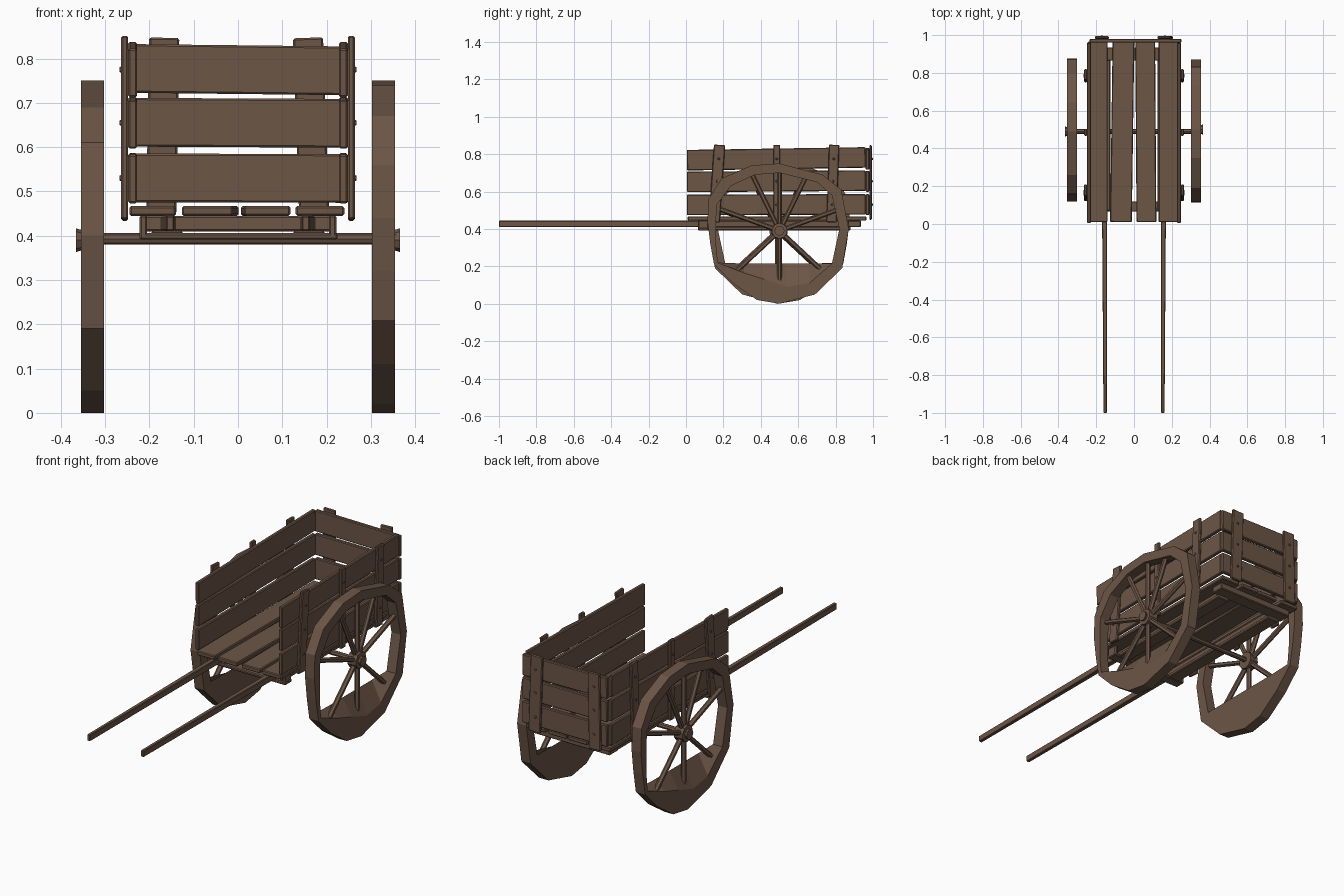
import bpy, bmesh, math
from mathutils import Matrix, Vector, Euler

cube = bpy.data.objects.get("Cube")
if cube:
    bpy.data.objects.remove(cube, do_unlink=True)

wood = bpy.data.materials.new("brown wood")
wood.use_nodes = True
BROWN = (0.15, 0.092, 0.062, 1)
wood.diffuse_color = BROWN
wood.node_tree.nodes["Principled BSDF"].inputs["Base Color"].default_value = BROWN


def finish(name, bm, bevel=0):
    bmesh.ops.recalc_face_normals(bm, faces=bm.faces)
    mesh = bpy.data.meshes.new(name)
    bm.to_mesh(mesh)
    bm.free()
    mesh.materials.append(wood)
    obj = bpy.data.objects.new(name, mesh)
    bpy.context.collection.objects.link(obj)
    if bevel:
        mod = obj.modifiers.new("worn edges", "BEVEL")
        mod.width = bevel
        mod.segments = 1
    return obj


def plank(name, x, y, z, turn=(0, 0, 0), bevel=0.004):
    """Box spanning the x, y and z ranges, turned about its centre in degrees."""
    spans = (x, y, z)
    middle = Vector([(a + b) / 2 for a, b in spans])
    size = Vector([abs(b - a) for a, b in spans])
    rot = Euler([math.radians(a) for a in turn]).to_matrix().to_4x4()
    bm = bmesh.new()
    bmesh.ops.create_cube(bm, size=1, matrix=Matrix.Translation(middle) @ rot @ Matrix.Diagonal((*size, 1)))
    return finish(name, bm, bevel)


def rod(name, a, b, r1, r2=None, sides=8):
    """Round bar from a to b."""
    a, b = Vector(a), Vector(b)
    matrix = Matrix.Translation((a + b) / 2) @ (b - a).to_track_quat("Z", "Y").to_matrix().to_4x4()
    bm = bmesh.new()
    bmesh.ops.create_cone(bm, cap_ends=True, segments=sides, radius1=r1,
                          radius2=r1 if r2 is None else r2, depth=(b - a).length, matrix=matrix)
    return finish(name, bm)


# Floor planks
for i, (x0, x1, turn) in enumerate([(-.245, -.14, 0), (-.12, -.005, -.8), (.01, .115, .4), (.13, .24, 0)]):
    plank(f"floor_plank_{i + 1}", (x0, x1), (.01, .965), (.445, .467), (0, 0, turn))

# Side boards, posts and nails
ROWS = [(.475, .585, .2), (.6, .71, .4), (.72, .83, .9)]
POSTS = [(.165, .06, -4), (.485, .036, 0), (.785, .055, -2)]
for s, side in ((-1, "right"), (1, "left")):
    for i, (z0, z1, tilt) in enumerate(ROWS):
        plank(f"{side}_side_board_{i + 1}", (s * .228, s * .248), (.005, .96), (z0, z1), (tilt, 0, 0))
    for i, (y, w, tilt) in enumerate(POSTS):
        plank(f"{side}_post_{i + 1}", (s * .248, s * .264), (y - w / 2, y + w / 2), (.435, .85), (tilt, 0, 0))
        for z0, z1, _ in ROWS:
            z = (z0 + z1) / 2
            yn = y - (z - .64) * math.sin(math.radians(tilt))
            rod(f"{side}_post_nail", (s * .262, yn, z), (s * .268, yn, z), .008, .005, 6)

# Tail boards, posts and nails
for i, (z0, z1, tilt) in enumerate(ROWS):
    plank(f"tail_board_{i + 1}", (-.235, .25), (.96, .98), (z0, z1), (0, tilt * .7, 0))
for x, tilt in ((-.17, 1), (.165, -2)):
    plank("tail_post", (x - .034, x + .034), (.98, .994), (.45, .847), (0, tilt, 0))
    for z0, z1, _ in ROWS:
        z = (z0 + z1) / 2
        rod("tail_nail", (x, .992, z), (x, .999, z), .008, .005, 6)

# Tapered shafts and the long rails beneath them
for s, side in ((-1, "right"), (1, "left")):
    shaft = plank(f"{side}_shaft", (s * .14, s * .175), (-1, .93), (.411, .444), bevel=.003)
    for v in shaft.data.vertices:
        if v.co.y < 0:
            v.co.x = s * .153 + (v.co.x - s * .1575) * .5
    plank(f"{side}_rail", (s * .125, s * .195), (.07, .88), (.393, .412))

# Cross beams
plank("front_beam", (-.22, .225), (.065, .12), (.391, .406))
for s in (-1, 1):
    plank("front_beam_end", (s * .205, s * .222), (.065, .12), (.391, .446))
plank("rear_beam", (-.22, .22), (.865, .935), (.41, .445))

# Axle
MID_Y, MID_Z = .49, .39
rod("axle", (-.365, MID_Y, MID_Z + .003), (.365, MID_Y, MID_Z + .003), .013)

# Rough many-sided rim: outer outline and hole, as (y, z)
OUTLINE = [(.16, .61), (.26, .69), (.49, .75), (.64, .74), (.8, .67), (.87, .56), (.875, .44), (.86, .32),
           (.84, .21), (.74, .11), (.61, .02), (.49, .0), (.3, .05), (.155, .19), (.12, .4)]
HOLE = [(.21, .58), (.29, .65), (.49, .7), (.62, .69), (.75, .63), (.825, .53), (.83, .44), (.83, .32),
        (.82, .22), (.68, .165), (.57, .13), (.45, .09), (.33, .11), (.21, .215), (.17, .4)]
SPOKES = (-90, -43, 20, 64, 90, 116, 160, 223)

for s, side in ((-1, "right"), (1, "left")):
    def place(x, y, z):
        # the left wheel is the right wheel turned half round
        return Vector((s * x, MID_Y - s * (y - MID_Y) + (.01 if s > 0 else 0), z))

    bm = bmesh.new()
    rings = []
    for x, points, floor in ((.355, OUTLINE, 0), (.302, OUTLINE, 0), (.302, HOLE, .215), (.355, HOLE, 0)):
        rings.append([bm.verts.new(place(x, y, max(z, floor))) for y, z in points])
    n = len(OUTLINE)
    for r in range(4):
        a, b = rings[r], rings[(r + 1) % 4]
        for i in range(n):
            j = (i + 1) % n
            bm.faces.new((a[i], a[j], b[j], b[i]))
    finish(f"{side}_wheel_rim", bm)

    # Spokes and hub
    for deg in SPOKES:
        c, d = math.cos(math.radians(deg)), math.sin(math.radians(deg))
        rod(f"{side}_spoke", place(.33, MID_Y + .03 * c, MID_Z + .03 * d),
            place(.33, MID_Y + .338 * c, MID_Z + .338 * d), .013, sides=6)
    rod(f"{side}_hub", place(.305, MID_Y, MID_Z), place(.352, MID_Y, MID_Z), .045, .042, 10)
    rod(f"{side}_hub_cap", place(.35, MID_Y, MID_Z), place(.366, MID_Y, MID_Z), .022, .027, 8)
